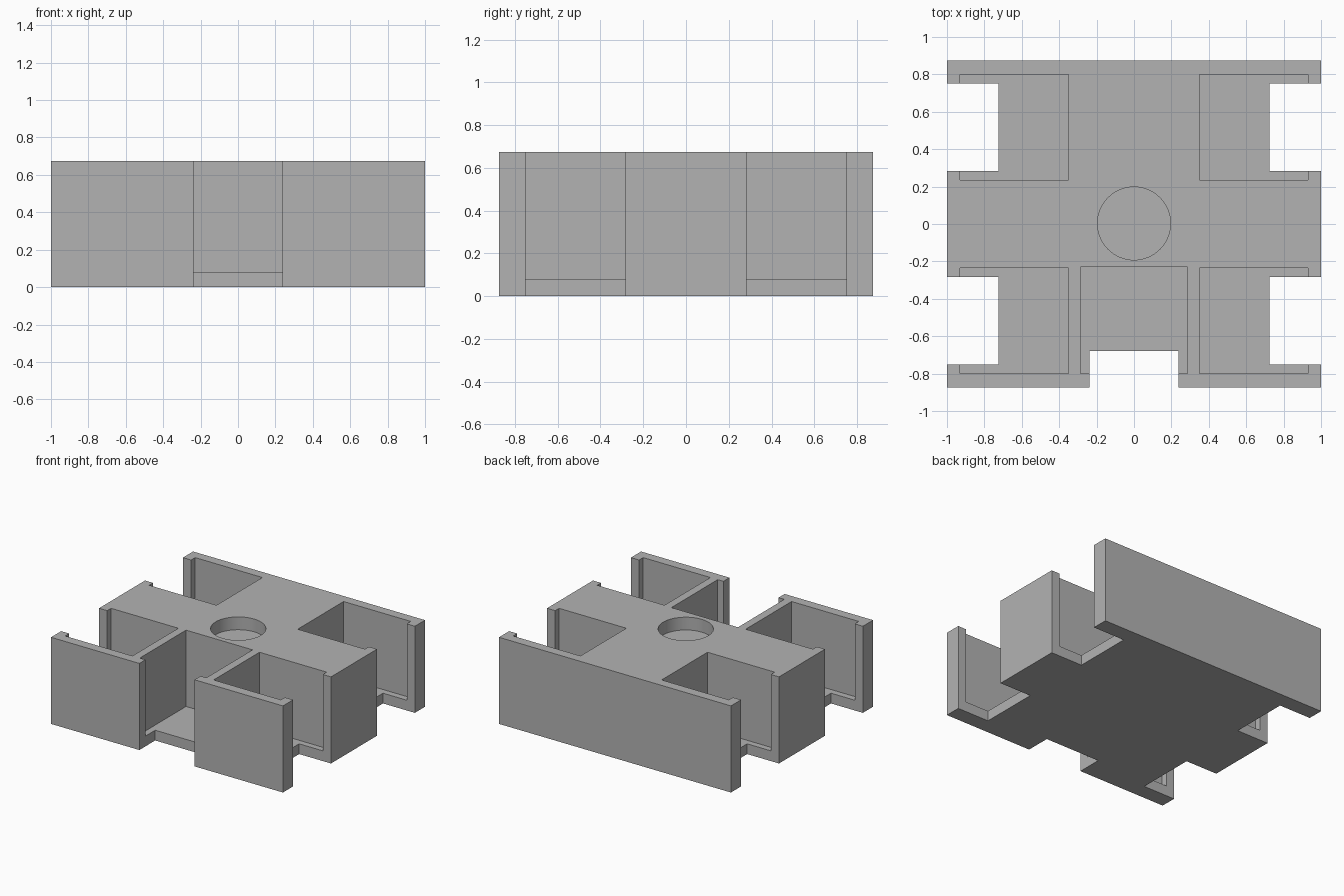
import bpy

if "Cube" in bpy.data.objects:
    bpy.data.objects.remove(bpy.data.objects["Cube"], do_unlink=True)

HEIGHT, FLOOR, OVER = 0.675, 0.08, 0.1

grey = bpy.data.materials.new("plain grey")
grey.use_nodes = True
colour = (0.45, 0.45, 0.45, 1)
grey.diffuse_color = colour
grey.node_tree.nodes["Principled BSDF"].inputs["Base Color"].default_value = colour


def box(name, x0, x1, y0, y1, z0, z1):
    bpy.ops.mesh.primitive_cube_add(
        size=1, location=((x0 + x1) / 2, (y0 + y1) / 2, (z0 + z1) / 2))
    obj = bpy.context.object
    obj.name = name
    obj.scale = (x1 - x0, y1 - y0, z1 - z0)
    bpy.ops.object.transform_apply(location=True, rotation=False, scale=True)
    obj.data.materials.append(grey)
    return obj


def cut(body, cutter):
    cutter.hide_render = True
    mod = body.modifiers.new("cut", "BOOLEAN")
    mod.operation = "DIFFERENCE"
    mod.solver = "EXACT"
    mod.object = cutter
    bpy.context.view_layer.objects.active = body
    bpy.ops.object.modifier_apply(modifier=mod.name)
    bpy.data.objects.remove(cutter, do_unlink=True)


def bay(body, pocket, notch):
    # Open-topped pocket above the floor, then a full-height access notch
    cut(body, box("pocket_cutter", *pocket, FLOOR, HEIGHT + OVER))
    cut(body, box("notch_cutter", *notch, -OVER, HEIGHT + OVER))


# Solid block
body = box("holder_body", -1, 1, -0.875, 0.875, 0, HEIGHT)

# Four side bays
for sx in (-1, 1):
    for sy in (-1, 1):
        span = lambda s, a, b: sorted((s * a, s * b))
        bay(body,
            (*span(sx, 0.35, 0.93), *span(sy, 0.235, 0.8)),
            (*span(sx, 0.725, 1 + OVER), *span(sy, 0.283, 0.75)))

# Front bay
bay(body, (-0.287, 0.287, -0.8, -0.23), (-0.238, 0.238, -0.875 - OVER, -0.68))

# Shallow round recess in the top
bpy.ops.mesh.primitive_cylinder_add(
    vertices=64, radius=0.195, depth=0.2, location=(0, 0.003, HEIGHT))
recess = bpy.context.object
recess.data.materials.append(grey)
cut(body, recess)

# Crisp edges, smooth recess wall
bpy.ops.object.select_all(action="DESELECT")
body.select_set(True)
bpy.context.view_layer.objects.active = body
bpy.ops.object.shade_smooth_by_angle()
